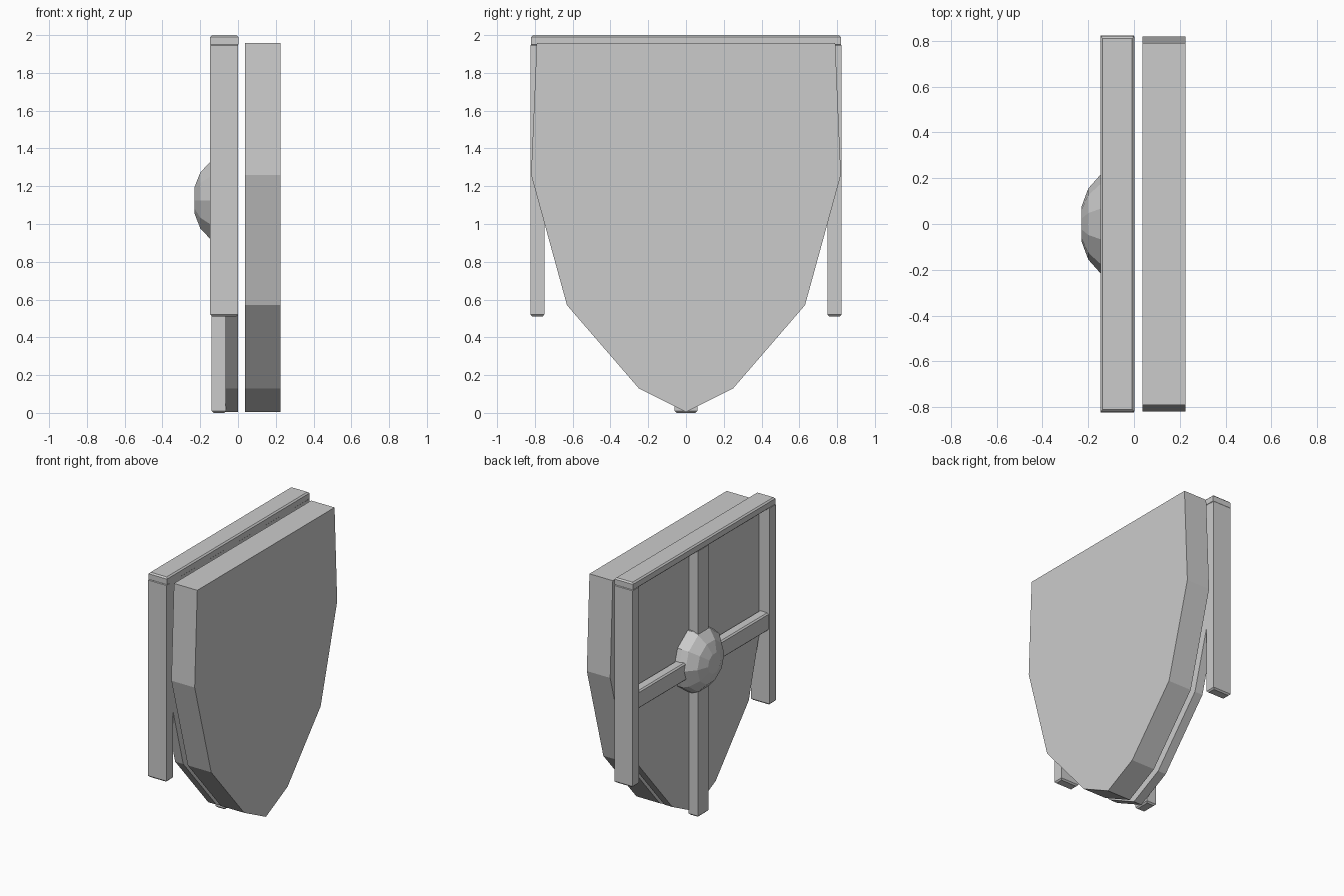
import bpy, bmesh, math

if "Cube" in bpy.data.objects:
    bpy.data.objects.remove(bpy.data.objects["Cube"])


def finish(name, bm):
    bmesh.ops.recalc_face_normals(bm, faces=bm.faces)
    mesh = bpy.data.meshes.new(name)
    bm.to_mesh(mesh)
    bm.free()
    obj = bpy.data.objects.new(name, mesh)
    bpy.context.collection.objects.link(obj)
    return obj


def loft(name, rings):
    """Skin a stack of equal-length point rings and cap both ends."""
    bm = bmesh.new()
    loops = [[bm.verts.new(p) for p in ring] for ring in rings]
    n = len(loops[0])
    for a, b in zip(loops, loops[1:]):
        for i in range(n):
            j = (i + 1) % n
            bm.faces.new((a[i], a[j], b[j], b[i]))
    bm.faces.new(loops[0])
    bm.faces.new(loops[-1])
    return finish(name, bm)


def bar(name, x0, x1, y0, y1, z0, z1, c=0.01):
    """Box whose top and bottom rims are chamfered."""
    def rect(z, d):
        return [(x0 + d, y0 + d, z), (x1 - d, y0 + d, z),
                (x1 - d, y1 - d, z), (x0 + d, y1 - d, z)]
    return loft(name, [rect(z0, c), rect(z0 + c, 0), rect(z1 - c, 0), rect(z1, c)])


# Heater-shaped plates: thick outer shield and thin inner backing
half = [(0.79, 1.957), (0.82, 1.26), (0.63, 0.57), (0.25, 0.13)]
outline = half + [(0, 0.005)] + [(-y, z) for y, z in reversed(half)]
for name, x0, x1 in (("outer_shield", 0.037, 0.225), ("backing_plate", -0.065, 0.0)):
    loft(name, [[(x, y, z) for y, z in outline] for x in (x0, x1)])

# Rim: top rail and two side posts
bar("top_rail", -0.147, 0.002, -0.82, 0.82, 1.94, 2.0)
for side, s in (("left", -1), ("right", 1)):
    ys = sorted((s * 0.75, s * 0.824))
    bar(side + "_post", -0.147, 0.0, *ys, 0.51, 1.955)

# Cross braces
bar("vertical_brace", -0.14, -0.063, -0.06, 0.06, 0.0, 1.95)
bar("horizontal_brace", -0.139, -0.063, -0.76, 0.76, 1.05, 1.18)

# Ten-sided boss with stepped dome profile (x, radius)
profile = [(-0.063, 0.235), (-0.1, 0.235), (-0.145, 0.217), (-0.2, 0.155), (-0.23, 0.074)]
loft("boss", [[(x, r * math.cos(i * math.tau / 10), 1.125 + r * math.sin(i * math.tau / 10))
               for i in range(10)] for x, r in profile])
